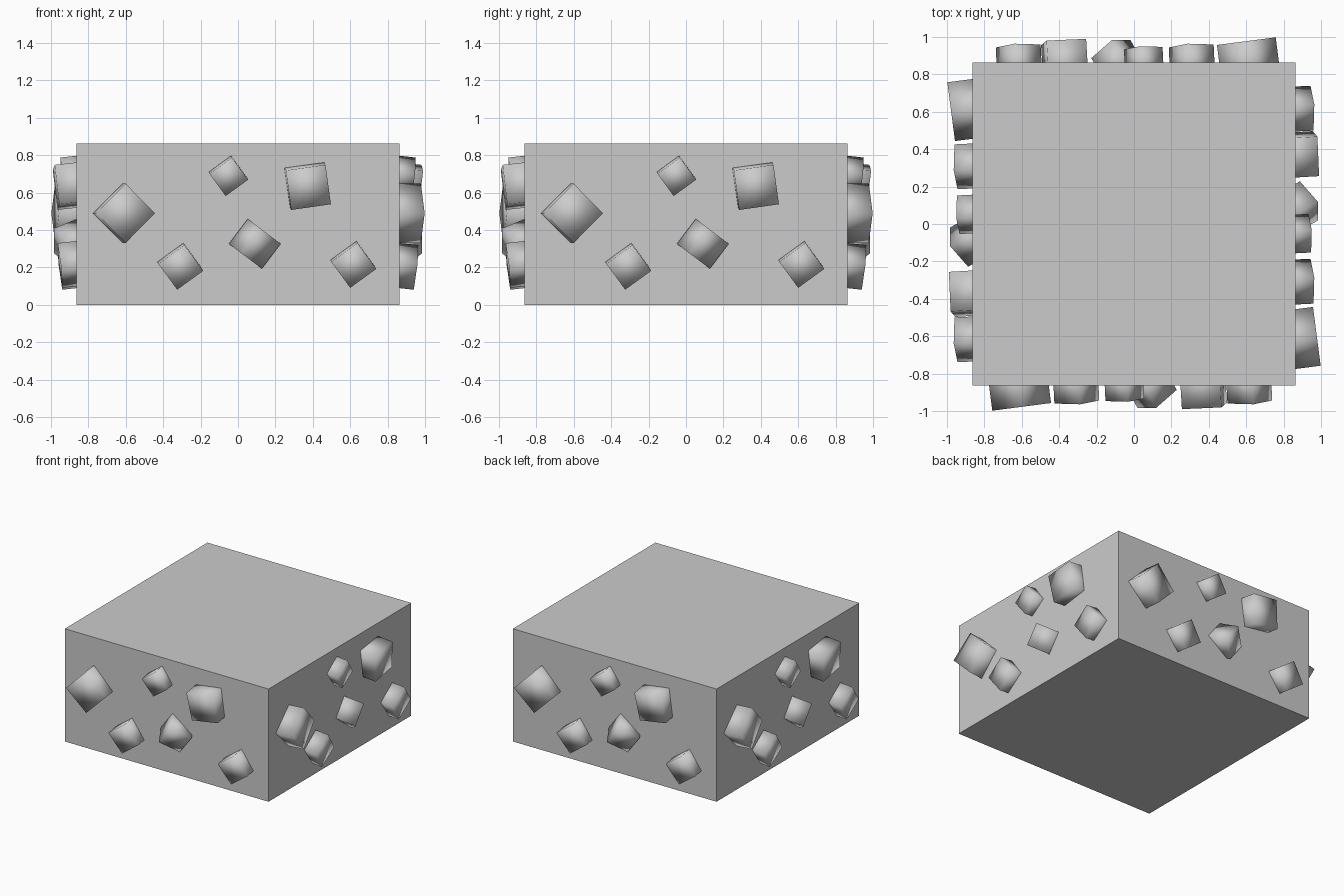
import bpy
from math import radians, pi
from mathutils import Matrix, Vector

cube = bpy.data.objects.get("Cube")
if cube:
    bpy.data.objects.remove(cube, do_unlink=True)

grey = bpy.data.materials.new("stone_grey")
grey.use_nodes = True
colour = (0.6, 0.6, 0.6, 1)
grey.diffuse_color = colour
grey.node_tree.nodes["Principled BSDF"].inputs["Base Color"].default_value = colour

HALF = 0.8625   # half width of the block; it is also the block's height


def add_box(name, matrix, smooth=False):
    bpy.ops.mesh.primitive_cube_add(size=1)
    obj = bpy.context.object
    obj.name = name
    obj.matrix_world = matrix
    obj.data.materials.append(grey)
    if smooth:
        bpy.ops.object.shade_smooth()
    return obj


# Main block
add_box("block", Matrix.LocRotScale(Vector((0, 0, HALF / 2)), None,
                                    Vector((2 * HALF, 2 * HALF, HALF))))

# Studs half sunk in each wall: across, up, size, roll, lean across, lean up
STUDS = [
    (-0.615, 0.49, 0.224, 45, 0.13, 0.0),
    (-0.31, 0.21, 0.172, 36, 0.05, -0.11),
    (-0.053, 0.693, 0.148, 36, 0.05, -0.11),
    (0.37, 0.64, 0.214, 8, 0.06, -0.11),
    (0.085, 0.33, 0.167, -37, 0.56, -0.42),
    (0.615, 0.22, 0.172, 36, 0.05, -0.11),
]

# Local frame of a wall: x across, y up, z outward
upright = Matrix.Rotation(pi / 2, 4, 'X')
for i, side in enumerate(("front", "right", "back", "left")):
    wall = Matrix.Rotation(i * pi / 2, 4, 'Z') @ Matrix.Translation((0, -HALF, 0)) @ upright
    for n, (x, z, size, roll, lean_x, lean_z) in enumerate(STUDS, 1):
        facing = Vector((lean_x, lean_z, 1))
        lean = Vector((0, 0, 1)).rotation_difference(facing).to_matrix().to_4x4()
        place = Matrix.Translation((x, z, 0.004))
        turn = Matrix.Rotation(radians(roll), 4, 'Z')
        add_box(f"{side}_stud_{n}",
                wall @ place @ lean @ turn @ Matrix.Scale(size, 4), smooth=True)
